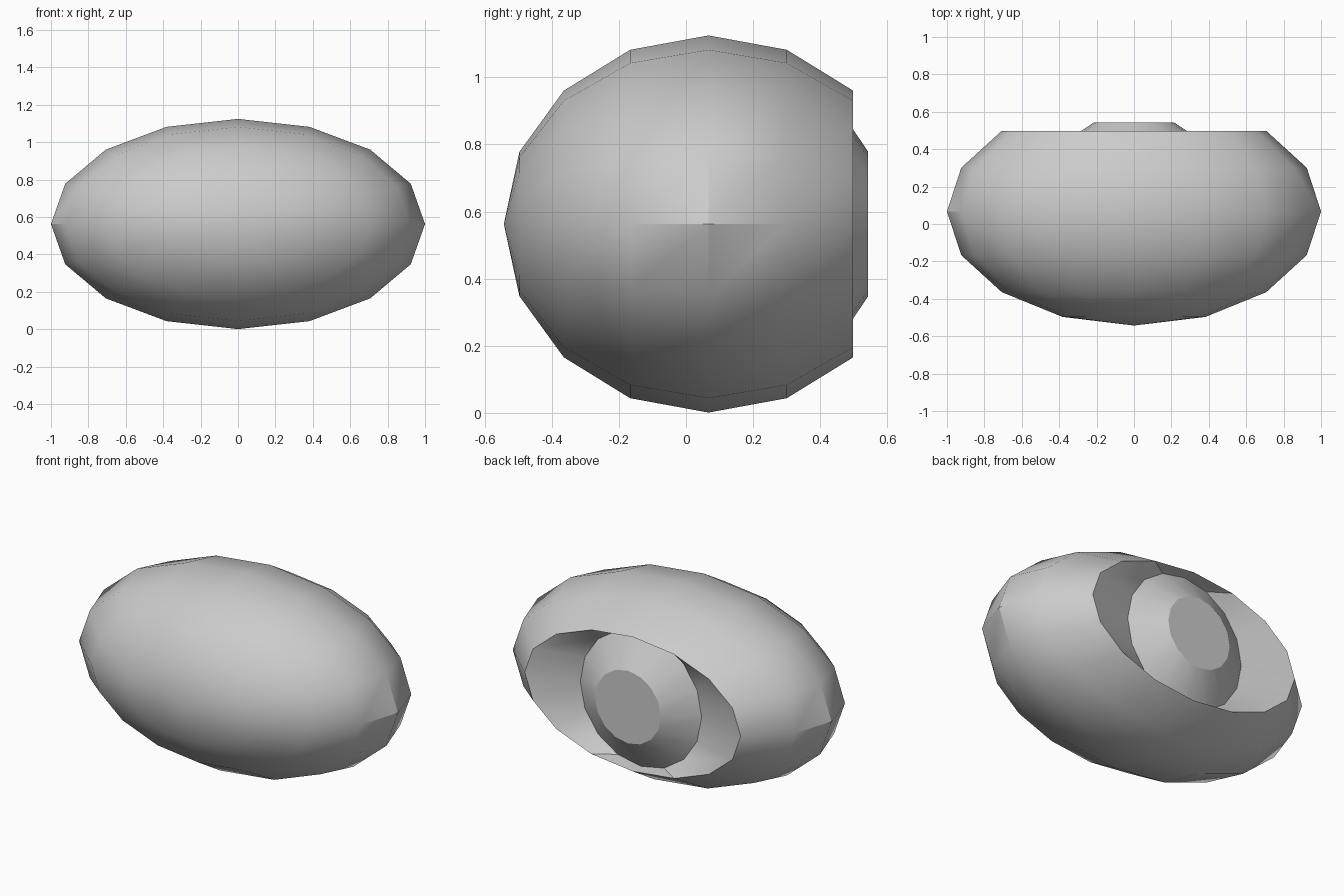
import bpy, bmesh, math

if "Cube" in bpy.data.objects:
    bpy.data.objects.remove(bpy.data.objects["Cube"])

SIDES = 16
CY, CZ = 0.067, 0.563            # centre of the body
RX, RY, RZ = 1.0, 0.61, 0.562    # body radii
STEP = math.pi / 8


def ring(bm, y, rx, rz):
    return [bm.verts.new((rx * math.cos(2 * math.pi * i / SIDES), y,
                          CZ + rz * math.sin(2 * math.pi * i / SIDES)))
            for i in range(SIDES)]


def bridge(bm, a, b):
    for i in range(SIDES):
        j = (i + 1) % SIDES
        bm.faces.new((a[i], a[j], b[j], b[i]))


def finish(bm, name):
    bmesh.ops.recalc_face_normals(bm, faces=bm.faces)
    mesh = bpy.data.meshes.new(name)
    bm.to_mesh(mesh)
    bm.free()
    obj = bpy.data.objects.new(name, mesh)
    bpy.context.collection.objects.link(obj)
    bpy.ops.object.select_all(action='DESELECT')
    obj.select_set(True)
    bpy.context.view_layer.objects.active = obj
    bpy.ops.object.shade_smooth_by_angle(angle=math.radians(30))


bm = bmesh.new()

# Rounded body shell: front pole to the rim of the rear opening
pole = bm.verts.new((0, CY - RY, CZ))
rings = [ring(bm, CY - RY * math.cos(k * STEP),
              RX * math.sin(k * STEP), RZ * math.sin(k * STEP))
         for k in range(1, 7)]
for i in range(SIDES):
    bm.faces.new((pole, rings[0][(i + 1) % SIDES], rings[0][i]))

# Rear recess: the oval rim narrows inward to a circle
s2 = RZ * math.sin(2 * STEP)
rings.append(ring(bm, 0.421, s2, s2))

# Rear lens: a short cone with a flat cap
s1 = RZ * math.sin(STEP)
rings.append(ring(bm, 0.543, s1, s1))
for a, b in zip(rings, rings[1:]):
    bridge(bm, a, b)
bm.faces.new(rings[-1])

finish(bm, "rounded_body")
